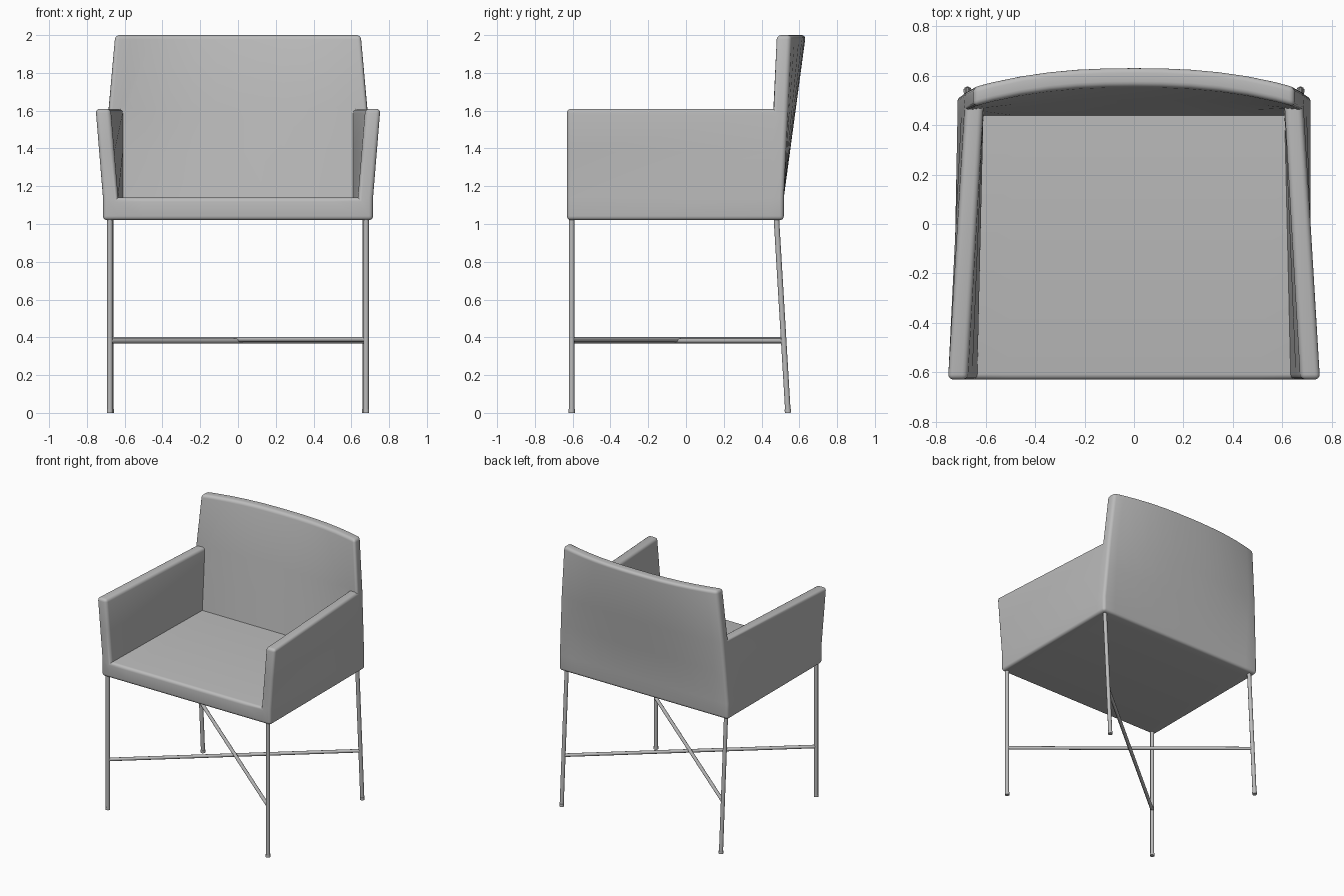
import bpy, bmesh, math
from mathutils import Vector

cube = bpy.data.objects.get("Cube")
if cube:
    bpy.data.objects.remove(cube, do_unlink=True)

grey = bpy.data.materials.new("plain grey")
grey.use_nodes = True
tone = (0.5, 0.5, 0.5, 1)
grey.diffuse_color = tone
grey.node_tree.nodes["Principled BSDF"].inputs["Base Color"].default_value = tone


def add_object(name, bm, angle=35):
    bmesh.ops.recalc_face_normals(bm, faces=bm.faces)
    mesh = bpy.data.meshes.new(name)
    bm.to_mesh(mesh)
    bm.free()
    mesh.materials.append(grey)
    obj = bpy.data.objects.new(name, mesh)
    bpy.context.collection.objects.link(obj)
    bpy.ops.object.select_all(action='DESELECT')
    obj.select_set(True)
    bpy.context.view_layer.objects.active = obj
    bpy.ops.object.shade_smooth_by_angle(angle=math.radians(angle))
    return obj


# Upholstered shell: a warped lattice of cells, with seat, arm and back cells filled
LEVELS = [1.02, 1.14, 1.38, 1.61, 2.0]
SPLITS = 10
COLS = SPLITS + 2


def point(i, j, k):
    z = LEVELS[k]
    flare = max(0, min(1, (z - 1.14) / 0.47))
    rise = max(0, (z - 1.14) / 0.86)
    taper = max(0, (z - 1.61) / 0.39)
    if j == 0:
        outer, inner = 0.715 + 0.04 * flare, 0.635 + 0.04 * flare
    else:
        outer = 0.715 - 0.03 * flare - 0.035 * taper
        inner = 0.61 - 0.04 * taper
    if i in (0, COLS):
        x = outer if i else -outer
    else:
        x = inner * (2 * (i - 1) / SPLITS - 1)
    if j == 0:
        return Vector((x, -0.63, z))
    bow = 0.08 * rise * (1 - abs(x / outer) ** 2.4)
    return Vector((x, (0.44 if j == 1 else 0.518) + 0.036 * rise + bow, z))


def filled(i, j, k):
    if not (0 <= i < COLS and 0 <= j < 2 and 0 <= k < 4):
        return False
    return j == 1 or k == 0 or (i in (0, COLS - 1) and k < 3)


bm = bmesh.new()
verts = {}


def vert(key):
    if key not in verts:
        verts[key] = bm.verts.new(point(*key))
    return verts[key]


for i in range(COLS):
    for j in range(2):
        for k in range(4):
            if not filled(i, j, k):
                continue
            for axis in range(3):
                for side in (0, 1):
                    near = [i, j, k]
                    near[axis] += 2 * side - 1
                    if filled(*near):
                        continue
                    ring = []
                    for a, b in ((0, 0), (1, 0), (1, 1), (0, 1)):
                        corner = [i, j, k]
                        corner[axis] += side
                        corner[(axis + 1) % 3] += a
                        corner[(axis + 2) % 3] += b
                        ring.append(vert(tuple(corner)))
                    bm.faces.new(ring if side else ring[::-1])

# Round only the outward edges, leaving the inner seams crisp
bm.normal_update()
rounded = [e for e in bm.edges if e.is_manifold and e.calc_face_angle_signed() > 0.7]
bmesh.ops.bevel(bm, geom=rounded, offset=0.022, offset_type='OFFSET', segments=4,
                profile=0.5, affect='EDGES', clamp_overlap=True)
add_object("padded_shell", bm, 40)


# Thin round rods
def rod(name, start, end, radius, foot=False):
    start, end = Vector(start), Vector(end)
    along = end - start
    turn = along.to_track_quat('Z', 'Y')
    bm = bmesh.new()
    parts = [(0, along.length, radius)]
    if foot:
        parts.append((0, 0.02, radius * 1.15))
    for low, high, r in parts:
        made = bmesh.ops.create_cone(bm, cap_ends=True, segments=16, radius1=r,
                                     radius2=r, depth=high - low)
        for v in made["verts"]:
            v.co = start + turn @ (v.co + Vector((0, 0, (low + high) / 2)))
    add_object(name, bm)


for side, label in ((1, "left"), (-1, "right")):
    rod("front_leg_" + label, (0.678 * side, -0.605, 0),
        (0.678 * side, -0.605, 1.04), 0.0145, True)
    rod("back_leg_" + label, (0.674 * side, 0.54, 0),
        (0.674 * side, 0.478, 1.04), 0.0145, True)
    # Diagonal footrest bar, from a front leg to the opposite back leg
    z = 0.385 + 0.004 * side
    rod("cross_bar_" + label, (0.678 * side, -0.605, z),
        (-0.674 * side, 0.517, z), 0.0125)
